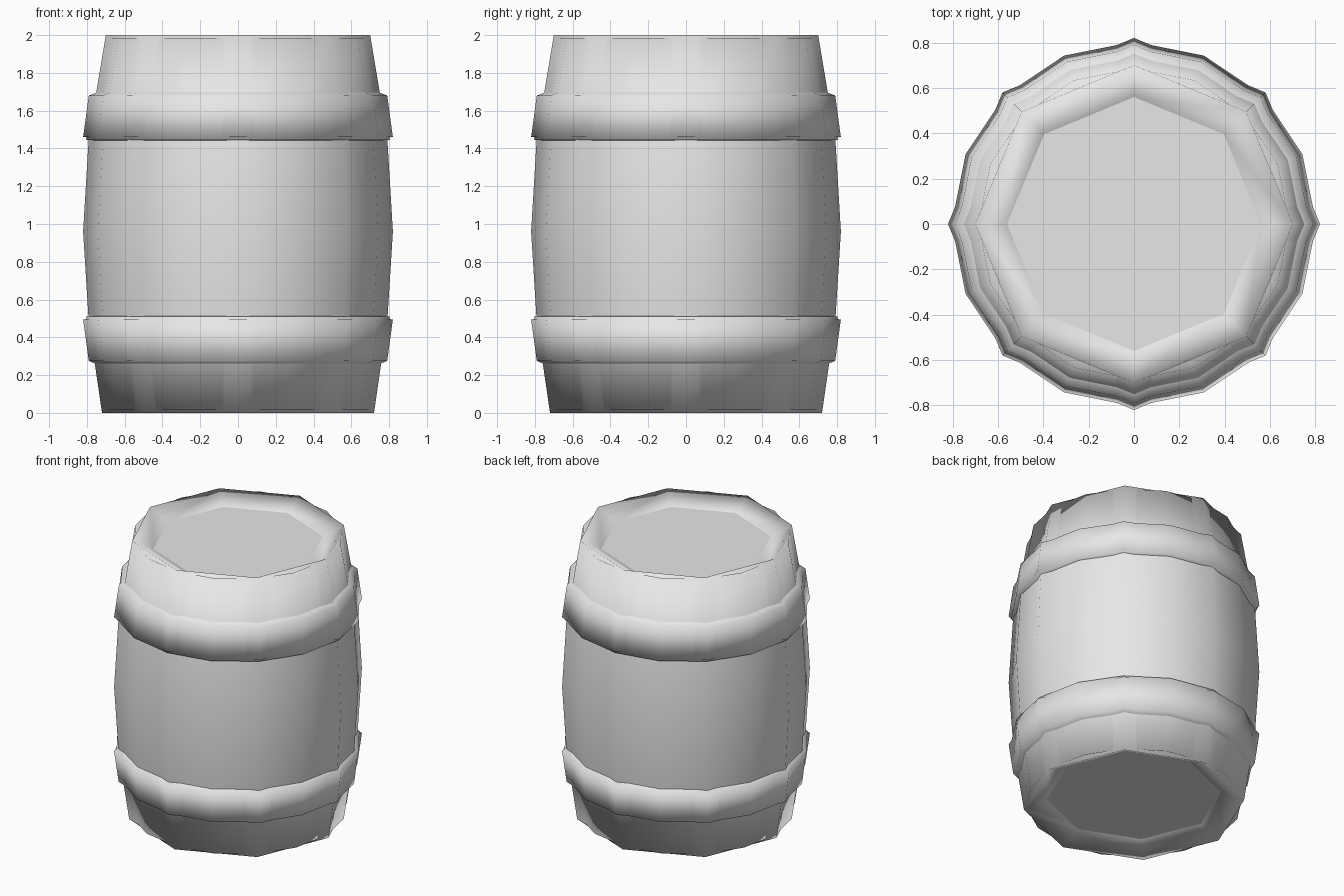
import bpy, bmesh, math

cube = bpy.data.objects.get("Cube")
if cube:
    bpy.data.objects.remove(cube, do_unlink=True)

grey = bpy.data.materials.new("pale_grey")
grey.use_nodes = True
colour = (0.8, 0.8, 0.8, 1)
grey.diffuse_color = colour
grey.node_tree.nodes["Principled BSDF"].inputs["Base Color"].default_value = colour


def lathe(name, profile, sides, smooth=True):
    """Spin (radius, height) points around z, with a corner on each axis."""
    bm = bmesh.new()
    rings = []
    for r, z in profile:
        rings.append([bm.verts.new((r * math.cos(a), r * math.sin(a), z))
                      for a in (2 * math.pi * i / sides for i in range(sides))])
    for low, high in zip(rings, rings[1:]):
        for i in range(sides):
            j = (i + 1) % sides
            bm.faces.new((low[i], low[j], high[j], high[i])).smooth = smooth
    return finish(name, bm)


def disc(name, radius, z, sides, up):
    bm = bmesh.new()
    bmesh.ops.create_circle(bm, cap_ends=True, segments=sides, radius=radius)
    # Put a corner on the x axis, at the height of the recess
    for i, v in enumerate(bm.verts):
        a = 2 * math.pi * i / sides
        v.co = (radius * math.cos(a), radius * math.sin(a), z)
    bm.normal_update()
    for f in bm.faces:
        if (f.normal.z > 0) != up:
            f.normal_flip()
    return finish(name, bm)


def finish(name, bm):
    mesh = bpy.data.meshes.new(name)
    bm.to_mesh(mesh)
    bm.free()
    mesh.materials.append(grey)
    obj = bpy.data.objects.new(name, mesh)
    bpy.context.collection.objects.link(obj)
    return obj


def barrel(prefix, sides, scale, inset):
    """One barrel shell: staves with rims, two hoops and two recessed lids."""
    top, bottom = 2 - inset, inset
    staves = [(0.57, bottom + 0.07), (0.72, bottom), (0.79, 0.48), (0.82, 0.96),
              (0.79, 1.46), (0.70, top), (0.56, top - 0.07)]
    lathe(prefix + "_staves", [(r * scale, z) for r, z in staves], sides)

    # Hoops flare towards the belly and have a thin lip at each edge
    hoop = [(0.74, 1.445 + 0.01 - inset), (0.82, 1.46 - inset),
            (0.79, 1.68), (0.74, 1.70)]
    lathe(prefix + "_upper_hoop", [(r * scale, z) for r, z in hoop], sides)
    lathe(prefix + "_lower_hoop",
          [(r * scale, 1.955 - z) for r, z in reversed(hoop)], sides)

    disc(prefix + "_top_lid", 0.56 * scale, top - 0.07, sides, True)
    disc(prefix + "_bottom_lid", 0.57 * scale, bottom + 0.07, sides, False)


# An eight-sided shell whose corners show through a rounder one
barrel("angular", 8, 1.0, 0.0)
barrel("rounded", 16, 0.98, 0.015)
